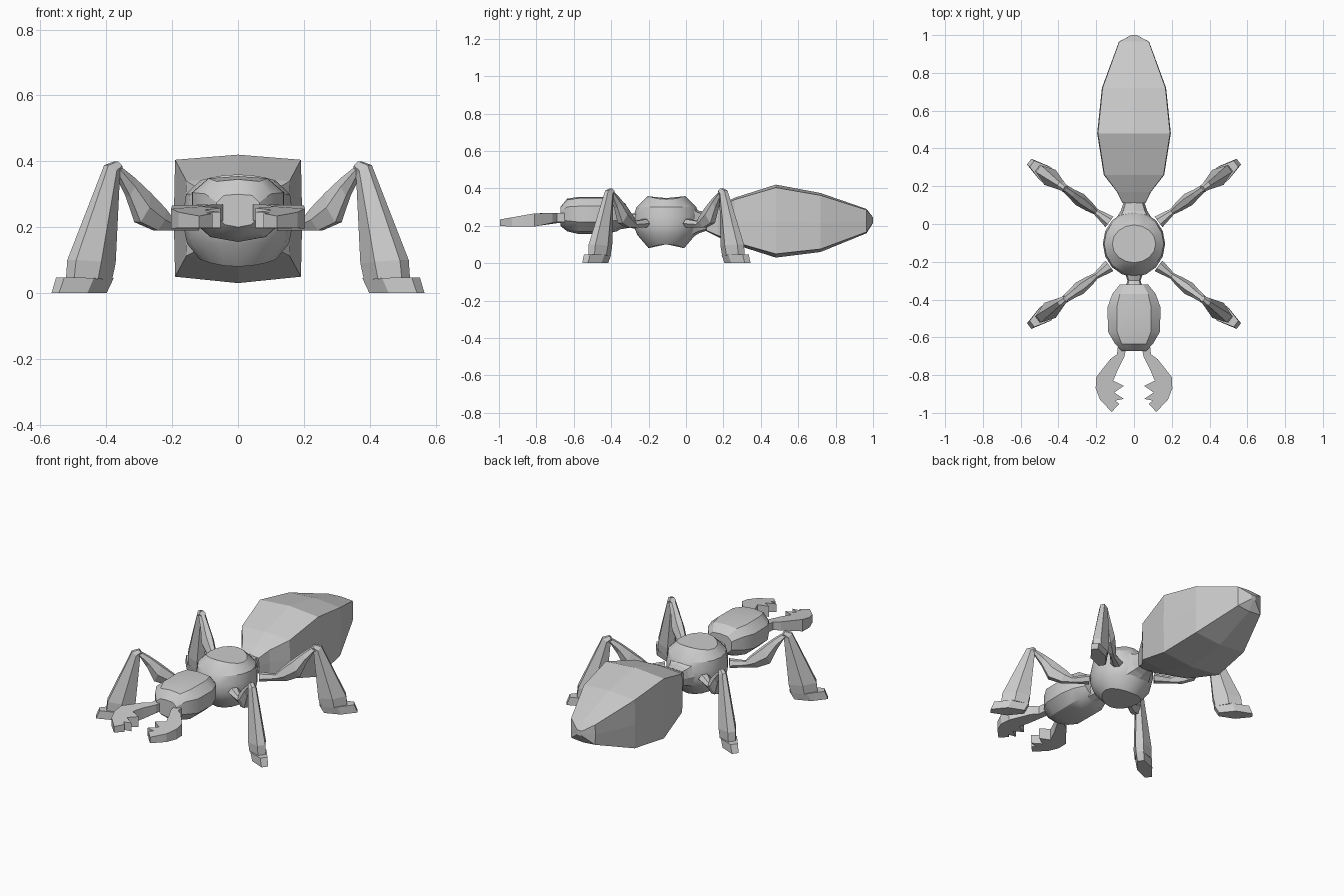
import bpy, bmesh, math

if "Cube" in bpy.data.objects:
    bpy.data.objects.remove(bpy.data.objects["Cube"])


def make(name, rings, smooth=False):
    """Skin a list of equally sized closed rings and cap both ends."""
    bm = bmesh.new()
    vs = [[bm.verts.new(p) for p in r] for r in rings]
    n = len(rings[0])
    for a, b in zip(vs, vs[1:]):
        for i in range(n):
            j = (i + 1) % n
            bm.faces.new((a[i], a[j], b[j], b[i]))
    bm.faces.new(vs[0][::-1])
    bm.faces.new(vs[-1])
    bmesh.ops.remove_doubles(bm, verts=bm.verts, dist=1e-5)
    bmesh.ops.recalc_face_normals(bm, faces=bm.faces)
    me = bpy.data.meshes.new(name)
    bm.to_mesh(me)
    bm.free()
    ob = bpy.data.objects.new(name, me)
    bpy.context.collection.objects.link(ob)
    if smooth:
        bpy.ops.object.select_all(action='DESELECT')
        ob.select_set(True)
        bpy.context.view_layer.objects.active = ob
        bpy.ops.object.shade_smooth_by_angle(angle=math.radians(30))
    return ob


def body(name, half, sections, smooth=False):
    """Loft along y; half is the right side of the profile, top to bottom."""
    prof = half + [(-x, z) for x, z in half[-2:0:-1]]
    rings = []
    for y, hw, top, bot in sections:
        mid, hh = (top + bot) / 2, (top - bot) / 2
        rings.append([(x * hw, y, mid + z * hh) for x, z in prof])
    return make(name, rings, smooth)


# Abdomen: boxy section with a shallow ridge
abdomen = body("abdomen",
               [(0, 1), (.98, .92), (1, 0), (.98, -.9), (0, -1)],
               [(.11, .06, .27, .17), (.17, .09, .305, .14), (.26, .16, .35, .10),
                (.48, .195, .42, .03), (.72, .17, .375, .06), (.965, .08, .29, .16)])
# Pointed tail cap
body("abdomen_tip", [(0, 1), (.98, .92), (1, 0), (.98, -.9), (0, -1)],
     [(.965, .08, .29, .16), (1.0, .015, .245, .215)])

# Head
body("head",
     [(0, 1), (.65, .93), (1, .5), (1, -.35), (.6, -.85), (0, -1)],
     [(-.32, .075, .315, .20), (-.37, .115, .352, .17), (-.44, .14, .355, .155),
      (-.57, .138, .355, .155), (-.635, .10, .345, .17), (-.672, .065, .30, .20)], True)

# Neck and waist joints
joint = [(0, 1), (.8, .8), (1, 0), (.8, -.8), (0, -1)]
body("neck", joint, [(-.36, .05, .29, .18), (-.30, .035, .26, .19), (-.22, .06, .29, .17)])
body("waist", joint, [(.02, .10, .31, .13), (.07, .07, .28, .16), (.13, .05, .27, .18)])

# Thorax: eight-sided ball with domed top and bottom
rings = []
for z, rx, ry, dome in [(.08, .115, .095, -1.6), (.15, .155, .155, 0), (.20, .165, .175, 0),
                        (.25, .165, .175, 0), (.30, .158, .16, 0), (.36, .115, .10, 1.4)]:
    ring = []
    for i in range(16):
        a = math.tau * i / 16
        x = rx * math.cos(a)
        ring.append((x, -.105 + ry * math.sin(a), z - dome * x * x))
    rings.append(ring)
make("thorax", rings, True)

# Mandibles: toothed outline, thinner toward the tip
outline = [(.04, -.645), (.05, -.70), (.085, -.77), (.11, -.83), (.053, -.857), (.105, -.892),
           (.053, -.926), (.10, -.935), (.078, -.952), (.118, -.995), (.18, -.93),
           (.203, -.87), (.20, -.81), (.125, -.715), (.09, -.69), (.085, -.645)]


def jaw_z(y):
    f = min(1, max(0, (-.80 - y) / .2))
    g = min(1, max(0, (y + .80) / .1))
    return .195 + .025 * g + .003 * f, .268 - .035 * f


for s, side in ((1, "right"), (-1, "left")):
    make(f"mandible_{side}", [[(s * x, y, jaw_z(y)[k]) for x, y in outline] for k in (0, 1)])


# Legs: hexagonal rings between an outer and an inner point (x, z), with a half width
def leg_part(name, sx, sy, sections):
    rings = []
    for xo, zo, xi, zi, w in sections:
        ring = []
        for f, k in ((0, .45), (.5, 1), (1, .45), (1, -.45), (.5, -1), (0, -.45)):
            x, z = xo + (xi - xo) * f, zo + (zi - zo) * f
            y = .135 + (x - .155) * .75
            ring.append((sx * (x - .6 * k * w), -.105 + sy * (y + .8 * k * w), z))
        rings.append(ring)
    make(name, rings)


femur = [(.13, .235, .13, .19, .035), (.20, .225, .205, .19, .017), (.225, .255, .25, .19, .027),
         (.275, .305, .305, .215, .036), (.32, .35, .335, .295, .026), (.375, .395, .365, .355, .02)]
tibia = [(.37, .40, .355, .375, .018), (.40, .388, .365, .355, .024),
         (.505, .10, .385, .09, .05), (.51, .045, .395, .04, .046)]
foot = [(.54, .047, .39, .045, .046), (.555, 0, .41, 0, .042)]
for sx, side in ((1, "right"), (-1, "left")):
    for sy, end in ((-1, "front"), (1, "rear")):
        for part, sec in (("femur", femur), ("tibia", tibia), ("foot", foot)):
            leg_part(f"{end}_{side}_{part}", sx, sy, sec)
